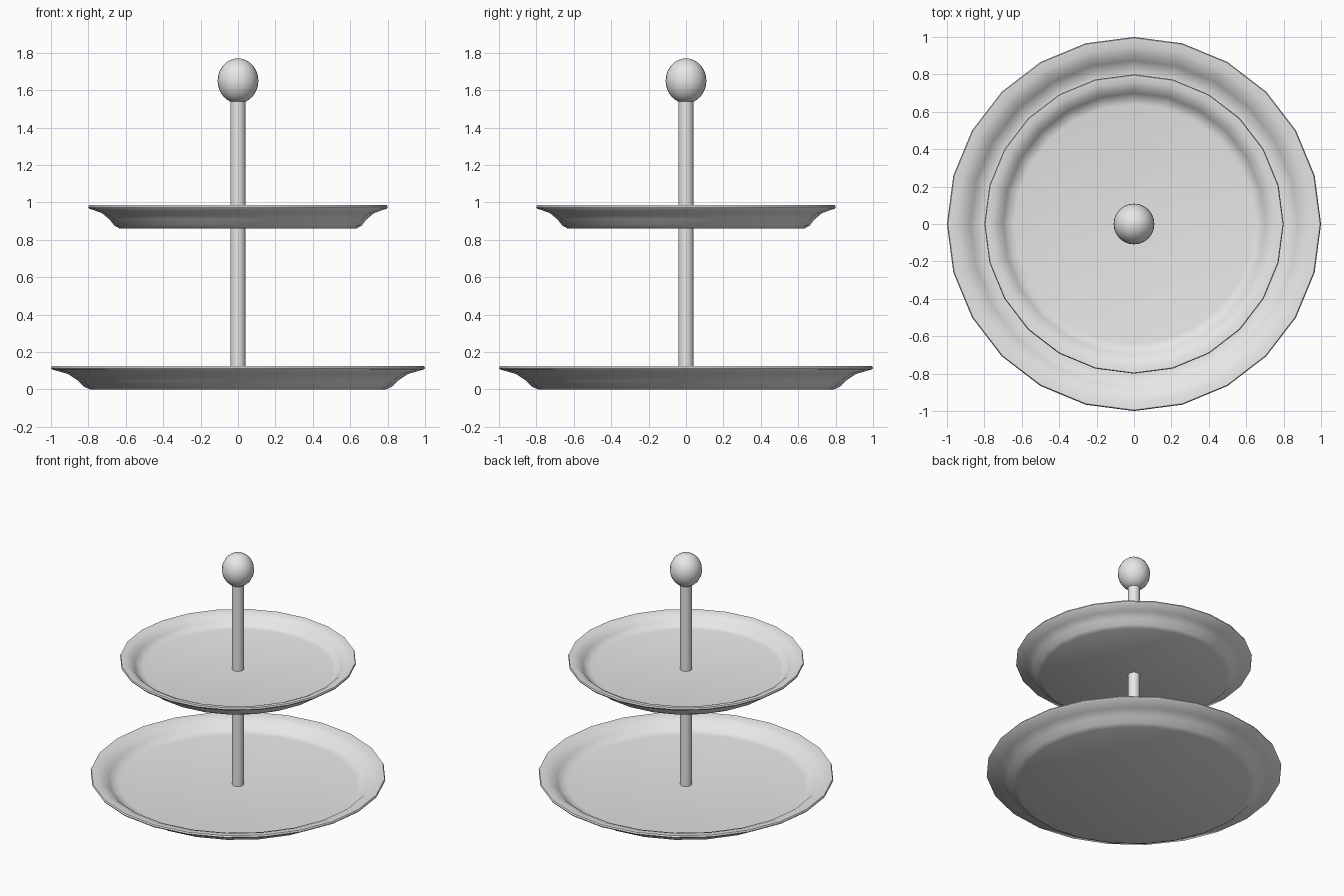
import bpy, bmesh, math

if "Cube" in bpy.data.objects:
    bpy.data.objects.remove(bpy.data.objects["Cube"])

mat = bpy.data.materials.new("pale grey")
mat.diffuse_color = (0.8, 0.8, 0.8, 1)
mat.use_nodes = True
mat.node_tree.nodes["Principled BSDF"].inputs["Base Color"].default_value = mat.diffuse_color


def finish(obj, angle):
    obj.data.materials.append(mat)
    bpy.ops.object.select_all(action='DESELECT')
    obj.select_set(True)
    bpy.context.view_layer.objects.active = obj
    bpy.ops.object.shade_smooth_by_angle(angle=math.radians(angle))


def lathe(name, profile, sides, z=0.0, scale=1.0, angle=45):
    """Spin an (r, z) profile; radius 0 points become poles."""
    bm = bmesh.new()
    rings = []
    for r, h in profile:
        n = sides if r > 0 else 1
        rings.append([bm.verts.new((r * scale * math.cos(2 * math.pi * i / sides),
                                    r * scale * math.sin(2 * math.pi * i / sides),
                                    h + z)) for i in range(n)])
    for a, b in zip(rings, rings[1:]):
        for i in range(sides):
            j = (i + 1) % sides
            loop = [a[i % len(a)], a[j % len(a)], b[j % len(b)], b[i % len(b)]]
            bm.faces.new(list(dict.fromkeys(loop)))
    bmesh.ops.recalc_face_normals(bm, faces=bm.faces)
    mesh = bpy.data.meshes.new(name)
    bm.to_mesh(mesh)
    bm.free()
    obj = bpy.data.objects.new(name, mesh)
    bpy.context.collection.objects.link(obj)
    finish(obj, angle)


# Plates: flat underside, flared wall, thin rim, recessed floor
plate = [(0, 0), (0.79, 0), (0.825, 0.015), (0.86, 0.05), (0.91, 0.083),
         (0.995, 0.107), (1.0, 0.115), (0.995, 0.125), (0.95, 0.122), (0.905, 0.105),
         (0.875, 0.08), (0.845, 0.055), (0.80, 0.048), (0, 0.048)]
lathe("lower_plate", plate, 24)
lathe("upper_plate", plate, 24, z=0.86, scale=0.8)

# Central rod
lathe("rod", [(0, 0.02), (0.04, 0.02), (0.04, 1.56), (0, 1.56)], 24)

# Slightly tall ball handle
n = 16
ball = [(0.109 * math.sin(math.pi * i / n) if 0 < i < n else 0,
         -0.12 * math.cos(math.pi * i / n)) for i in range(n + 1)]
lathe("ball_handle", ball, 24, z=1.65)
